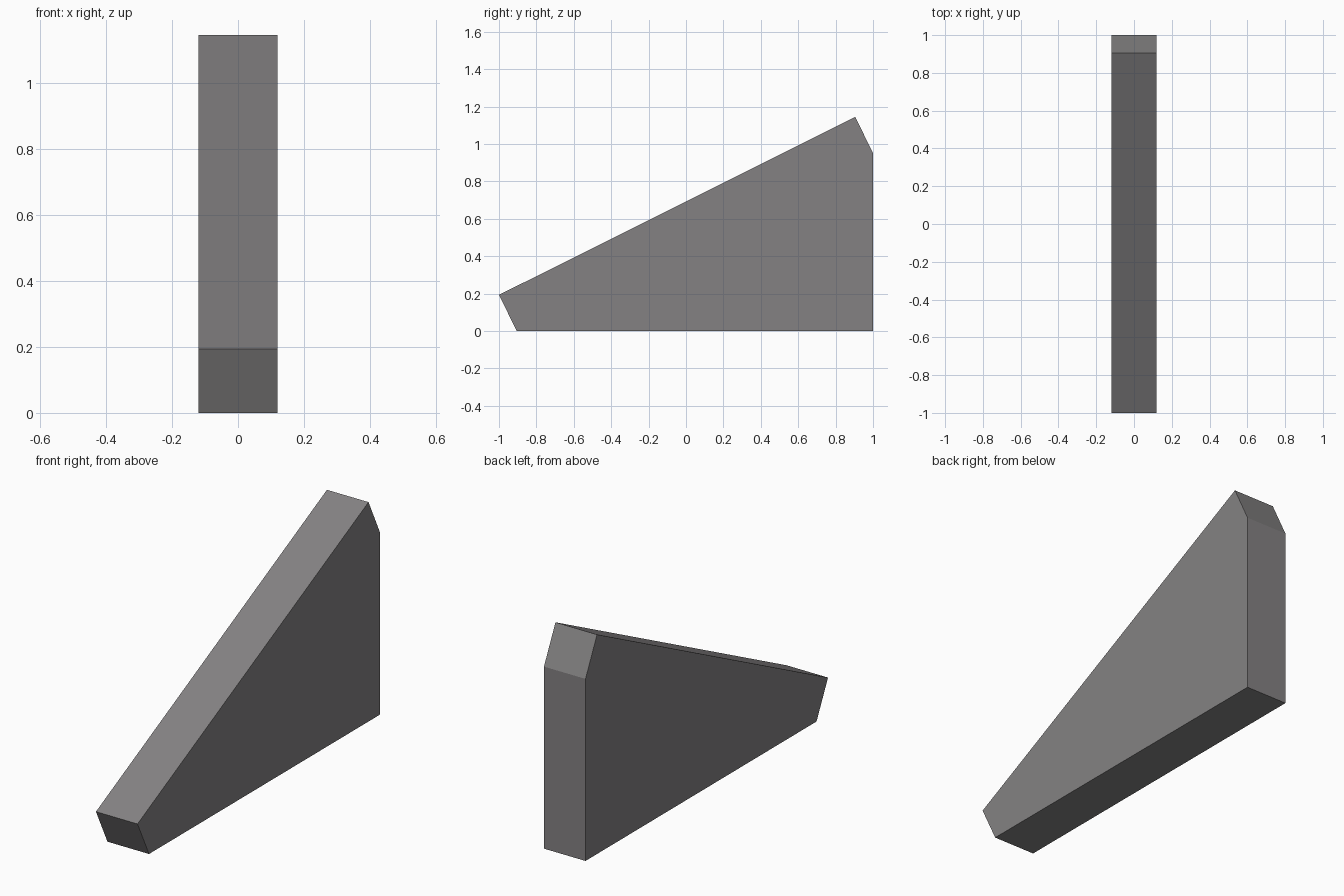
import bpy
import bmesh
from mathutils import Vector

# Remove the default cube
cube = bpy.data.objects.get("Cube")
if cube:
    bpy.data.objects.remove(cube, do_unlink=True)


def flat_material(name, color):
    mat = bpy.data.materials.new(name)
    mat.use_nodes = True
    mat.diffuse_color = color
    mat.node_tree.nodes["Principled BSDF"].inputs["Base Color"].default_value = color
    return mat


def extruded_side_profile(name, profile, width, material):
    """Extrude a (y, z) outline across x, centred on x = 0."""
    bm = bmesh.new()
    outline = [bm.verts.new((-width / 2, y, z)) for y, z in profile]
    face = bm.faces.new(outline)
    result = bmesh.ops.extrude_face_region(bm, geom=[face])
    moved = [v for v in result["geom"] if isinstance(v, bmesh.types.BMVert)]
    bmesh.ops.translate(bm, verts=moved, vec=Vector((width, 0, 0)))
    bmesh.ops.recalc_face_normals(bm, faces=bm.faces)
    mesh = bpy.data.meshes.new(name)
    bm.to_mesh(mesh)
    bm.free()
    mesh.materials.append(material)
    obj = bpy.data.objects.new(name, mesh)
    bpy.context.collection.objects.link(obj)
    return obj


# Sloped wedge with clipped toe and clipped top corner
grey = flat_material("warm grey", (0.23, 0.222, 0.225, 1))
wedge_profile = [(-0.905, 0), (1, 0), (1, 0.95), (0.905, 1.145), (-1, 0.193)]
extruded_side_profile("wedge_brace", wedge_profile, 0.24, grey)
